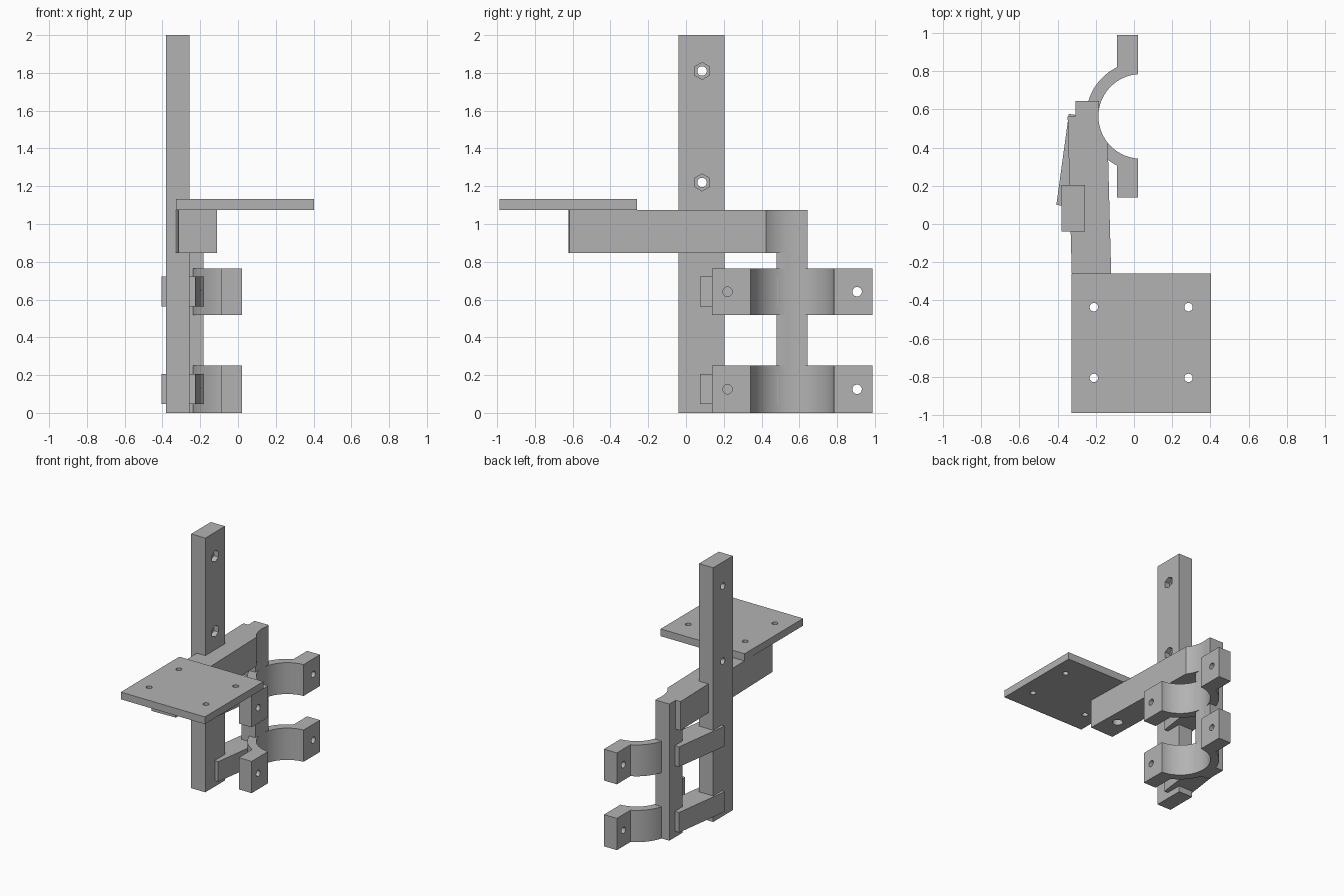
import bpy
import bmesh
from math import cos, sin, asin, acos, pi, radians
from mathutils import Matrix, Vector

if "Cube" in bpy.data.objects:
    bpy.data.objects.remove(bpy.data.objects["Cube"], do_unlink=True)

# One grey material for everything
grey = bpy.data.materials.new("plain grey")
grey.use_nodes = True
COLOUR = (0.45, 0.45, 0.45, 1)
grey.diffuse_color = COLOUR
grey.node_tree.nodes["Principled BSDF"].inputs["Base Color"].default_value = COLOUR

PIPE = Vector((0.035, 0.563))   # axis of the clamped pipe
INNER, OUTER = 0.221, 0.285


def prism(name, outline, z0, z1):
    """Extrude a flat outline between two heights."""
    bm = bmesh.new()
    face = bm.faces.new([bm.verts.new((x, y, z0)) for x, y in outline])
    side = bmesh.ops.extrude_face_region(bm, geom=[face])["geom"]
    verts = [v for v in side if isinstance(v, bmesh.types.BMVert)]
    bmesh.ops.translate(bm, verts=verts, vec=(0, 0, z1 - z0))
    bmesh.ops.recalc_face_normals(bm, faces=bm.faces)
    mesh = bpy.data.meshes.new(name)
    bm.to_mesh(mesh)
    bm.free()
    mesh.materials.append(grey)
    obj = bpy.data.objects.new(name, mesh)
    bpy.context.collection.objects.link(obj)
    return obj


def box(name, x0, x1, y0, y1, z0, z1):
    return prism(name, [(x0, y0), (x1, y0), (x1, y1), (x0, y1)], z0, z1)


def turned_box(name, corner, width, length, angle, z0, z1):
    """Box running back from its front left corner, turned about z."""
    along = Vector((sin(angle), cos(angle)))
    across = Vector((cos(angle), -sin(angle)))
    a = Vector(corner)
    b = a + across * width
    return prism(name, [a, b, b + along * length, a + along * length], z0, z1)


def cut(obj, centre, radius, depth, axis="Z", sides=32):
    """Drill a round or many-sided hole centred on a point."""
    bm = bmesh.new()
    turn = Matrix.Rotation(pi / 2, 4, "Y") if axis == "X" else Matrix()
    spin = Matrix.Rotation(pi / 2 if sides == 6 else 0, 4, "Z")
    bmesh.ops.create_cone(bm, cap_ends=True, segments=sides, radius1=radius,
                          radius2=radius, depth=depth,
                          matrix=Matrix.Translation(centre) @ turn @ spin)
    mesh = bpy.data.meshes.new("cutter")
    bm.to_mesh(mesh)
    bm.free()
    mesh.materials.append(grey)
    cutter = bpy.data.objects.new("cutter", mesh)
    cutter.hide_render = True
    bpy.context.collection.objects.link(cutter)
    mod = obj.modifiers.new("hole", "BOOLEAN")
    mod.operation, mod.solver, mod.object = "DIFFERENCE", "EXACT", cutter
    bpy.context.view_layer.objects.active = obj
    bpy.ops.object.modifier_apply(modifier=mod.name)
    bpy.data.objects.remove(cutter, do_unlink=True)


def pipe_cut(obj):
    cut(obj, (PIPE.x, PIPE.y, 0.5), INNER, 3, sides=96)


parts = []

# Tall upright with two bolt holes and hexagonal nut pockets
upright = box("upright", -0.38, -0.257, -0.04, 0.205, 0, 2)
for z in (1.22, 1.81):
    cut(upright, (-0.32, 0.085, z), 0.025, 0.5, "X")
    cut(upright, (-0.257, 0.085, z), 0.045, 0.08, "X", sides=6)
parts.append(upright)

# Mounting plate with four screw holes
plate = box("mounting_plate", -0.328, 0.403, -0.988, -0.26, 1.075, 1.132)
for x in (-0.21, 0.285):
    for y in (-0.805, -0.435):
        cut(plate, (x, y, 1.1), 0.022, 0.3)
parts.append(plate)

# Arm carrying the plate, bored below one screw and hollowed for the pipe
arm = turned_box("arm", (-0.316, -0.622), 0.206, 1.185, radians(-1.5), 0.847, 1.075)
cut(arm, (-0.21, -0.435, 0.95), 0.038, 0.5)
pipe_cut(arm)
parts.append(arm)

# Column joining the clamps and the arm
column = box("column", -0.305, -0.183, 0.48, 0.643, 0, 1.075)
pipe_cut(column)
parts.append(column)

# Half-ring clamps with drilled flanges, and the braces behind them
FLANGE, OPEN = -0.09, 0.022
for name, z0, z1 in (("lower", 0, 0.25), ("upper", 0.518, 0.765)):
    outer_end = acos((PIPE.x - FLANGE) / OUTER)
    inner_end = acos((PIPE.x - OPEN) / INNER)

    def arc(radius, end, steps=48):
        angles = [end - 2 * end * i / steps for i in range(steps + 1)]
        return [(PIPE.x - radius * cos(a), PIPE.y + radius * sin(a)) for a in angles]

    reach = 0.425
    outline = ([(OPEN, PIPE.y + reach), (FLANGE, PIPE.y + reach)]
               + arc(OUTER, outer_end)
               + [(FLANGE, PIPE.y - reach), (OPEN, PIPE.y - reach)]
               + arc(INNER, inner_end)[::-1])
    clamp = prism(name + "_clamp", outline, z0, z1)
    middle = (z0 + z1) / 2
    for side in (-1, 1):
        cut(clamp, (FLANGE, PIPE.y + side * 0.343, middle), 0.025, 0.4, "X")
    parts.append(clamp)

    brace = turned_box(name + "_brace", (-0.406, 0.1), 0.182, 0.48, radians(7.8),
                       middle - 0.078, middle + 0.08)
    pipe_cut(brace)
    parts.append(brace)

# Smooth the round walls, keep the edges sharp
bpy.ops.object.select_all(action="DESELECT")
for obj in parts:
    obj.select_set(True)
bpy.context.view_layer.objects.active = parts[0]
bpy.ops.object.shade_smooth_by_angle(angle=radians(30))
